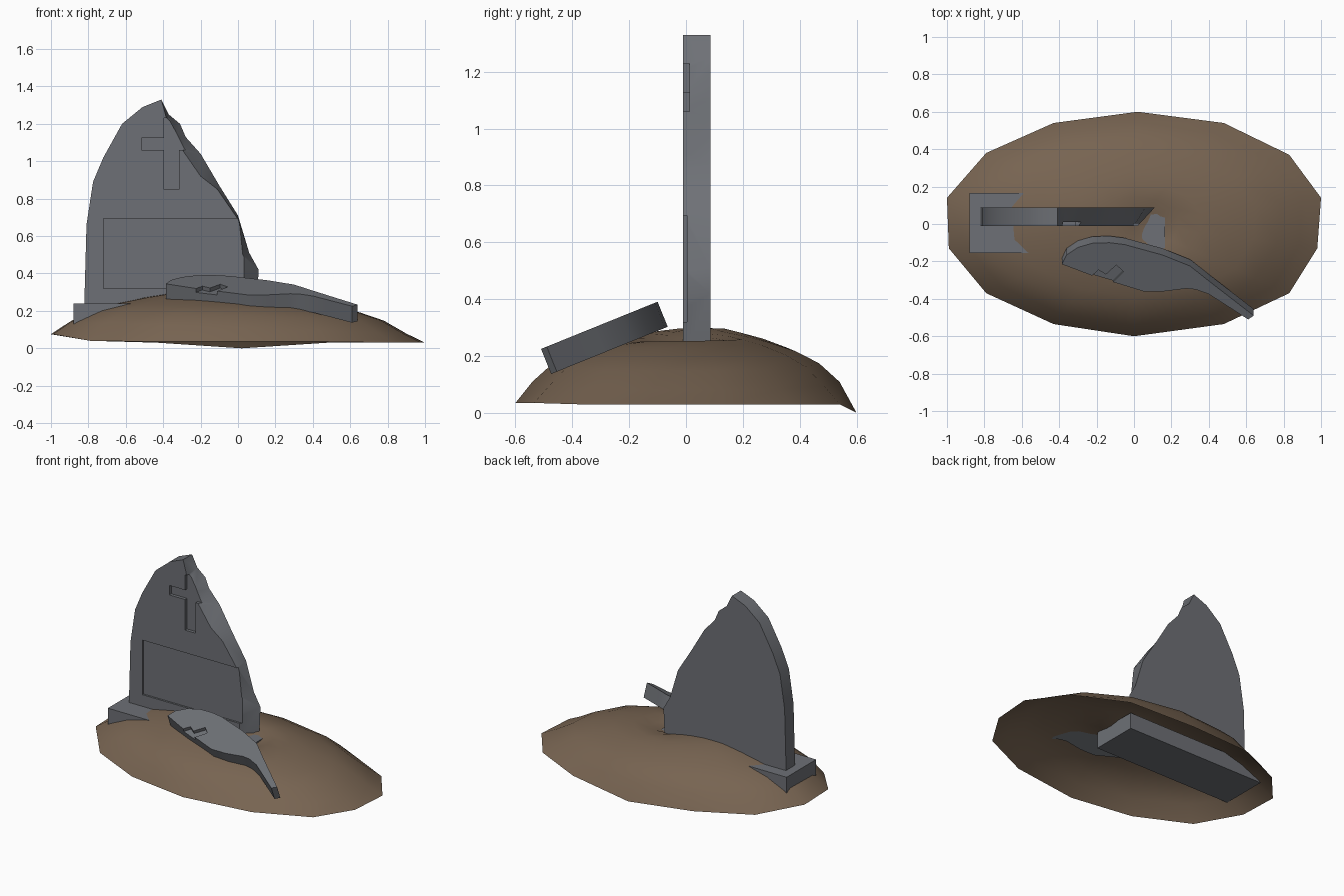
import bpy
import math
from mathutils import Vector

old = bpy.data.objects.get("Cube")
if old:
    bpy.data.objects.remove(old, do_unlink=True)


def material(name, colour):
    mat = bpy.data.materials.new(name)
    mat.use_nodes = True
    mat.diffuse_color = (*colour, 1)
    mat.node_tree.nodes["Principled BSDF"].inputs["Base Color"].default_value = (*colour, 1)
    return mat


stone = material("grey stone", (0.155, 0.163, 0.18))
earth = material("brown earth", (0.185, 0.127, 0.083))


def build(name, verts, faces, mat):
    mesh = bpy.data.meshes.new(name)
    mesh.from_pydata([tuple(v) for v in verts], [], faces)
    mesh.materials.append(mat)
    obj = bpy.data.objects.new(name, mesh)
    bpy.context.collection.objects.link(obj)
    return obj


def select(obj):
    bpy.ops.object.select_all(action="DESELECT")
    obj.select_set(True)
    bpy.context.view_layer.objects.active = obj


def smooth(obj, degrees):
    select(obj)
    bpy.ops.object.shade_smooth_by_angle(angle=math.radians(degrees))


def loft(name, front, back):
    """Solid between two matching outlines, front one clockwise seen from outside."""
    n = len(front)
    faces = [tuple(reversed(range(n))), tuple(range(n, n * 2))]
    faces += [(i, (i + 1) % n, (i + 1) % n + n, i + n) for i in range(n)]
    return build(name, list(front) + list(back), faces, stone)


def carve(obj, outline, depth):
    """Sink an outline into a surface; depth points inward."""
    cutter = loft("cutter", [p - depth for p in outline], [p + depth for p in outline])
    cutter.hide_render = True
    mod = obj.modifiers.new("recess", "BOOLEAN")
    mod.operation = "DIFFERENCE"
    mod.solver = "EXACT"
    mod.object = cutter
    select(obj)
    bpy.ops.object.modifier_apply(modifier=mod.name)
    bpy.data.objects.remove(cutter, do_unlink=True)


# Earth mound: an open shell of shrinking rings
rim = [(1, .14), (.83, .37), (.48, .54), (.02, .6), (-.43, .54), (-.79, .38), (-1, .14),
       (-.99, -.13), (-.79, -.37), (-.43, -.535), (0, -.6), (.48, -.535), (.83, -.37), (.98, -.13)]
rim_z = [.03, .03, .03, 0, .03, .04, .075, .075, .04, .035, .035, .035, .03, .03]
rings = [(.9, .11), (.78, .175), (.65, .215), (.5, .245), (.36, .268), (.24, .278), (.12, .285)]


def mound_height(x, y, base):
    hollow = .06 * math.exp(-((x - .11) ** 2 + (y + .03) ** 2) / .02)
    rise = .02 * math.exp(-((x + .35) ** 2 + (y - .12) ** 2) / .05)
    return base - .035 * x + rise - hollow


verts = [(x, y, z) for (x, y), z in zip(rim, rim_z)]
for scale, base in rings:
    for x, y in rim:
        verts.append((x * scale, y * scale, mound_height(x * scale, y * scale, base)))
verts.append((0, 0, mound_height(0, 0, .29)))
n = len(rim)
faces = []
for r in range(len(rings)):
    for i in range(n):
        j = (i + 1) % n
        faces.append((r * n + i, r * n + j, r * n + n + j, r * n + n + i))
last = len(rings) * n
faces += [(last + i, last + (i + 1) % n, last + n) for i in range(n)]
smooth(build("earth_mound", verts, faces, earth), 40)


# Plinth half buried under the headstone
def rectangle(x0, x1, z0, z1, y):
    return [Vector(p) for p in ((x0, y, z0), (x0, y, z1), (x1, y, z1), (x1, y, z0))]


loft("plinth", rectangle(-.88, .165, .13, .24, -.155), rectangle(-.88, .165, .13, .24, .165))

# Broken headstone: whole left curve, ragged right edge that slants through the thickness
curve = [(-.82, .2), (-.82, .3), (-.81, .66), (-.775, .89), (-.72, 1.02), (-.62, 1.2),
         (-.51, 1.29), (-.41, 1.33)]
front_break = [(-.38, 1.22), (-.33, 1.13), (-.29, 1.05), (-.2, .92), (-.11, .85), (0, .69),
               (.02, .5), (.02, .4), (.02, .2)]
back_break = [(-.37, 1.25), (-.31, 1.2), (-.28, 1.13), (-.2, 1.04), (-.1, .87), (0, .71),
              (.06, .51), (.11, .42), (.1, .2)]
headstone = loft("headstone",
                 [Vector((x, -.01, z)) for x, z in curve + front_break],
                 [Vector((x, .087, z)) for x, z in curve + back_break])

# Sunken inscription panel and sunken cross
carve(headstone, rectangle(-.72, .15, .32, .695, -.01), Vector((0, .013, 0)))
cross = [(-.395, .85), (-.395, 1.06), (-.515, 1.06), (-.515, 1.125), (-.395, 1.125), (-.395, 1.23),
         (-.315, 1.23), (-.315, 1.125), (-.2, 1.125), (-.2, 1.06), (-.315, 1.06), (-.315, .85)]
carve(headstone, [Vector((x, -.01, z)) for x, z in cross], Vector((0, .022, 0)))
smooth(headstone, 35)

# Fallen fragment lying tilted on the front slope
outline = [(-.385, -.215), (-.36, -.165), (-.3, -.125), (-.22, -.102), (-.13, -.1), (-.05, -.11),
           (.15, -.165), (.3, -.225), (.42, -.32), (.64, -.49), (.61, -.51), (.47, -.42),
           (.4, -.375), (.33, -.35), (.28, -.345), (.16, -.36), (.05, -.36), (-.08, -.32),
           (-.2, -.285)]
inward = Vector((0, .375, -.927))


def on_slope(points):
    return [Vector((x, y, .225 + .405 * (y + .51))) for x, y in points]


top = on_slope(outline)
fragment = loft("fallen_fragment", top, [p + inward * .095 for p in top])

# Remainder of the cross sunk into the fragment
remnant = [(-.26, -.31), (-.19, -.245), (-.15, -.27), (-.095, -.22), (-.055, -.255), (-.13, -.33)]
carve(fragment, on_slope(remnant), inward * .022)
smooth(fragment, 35)
